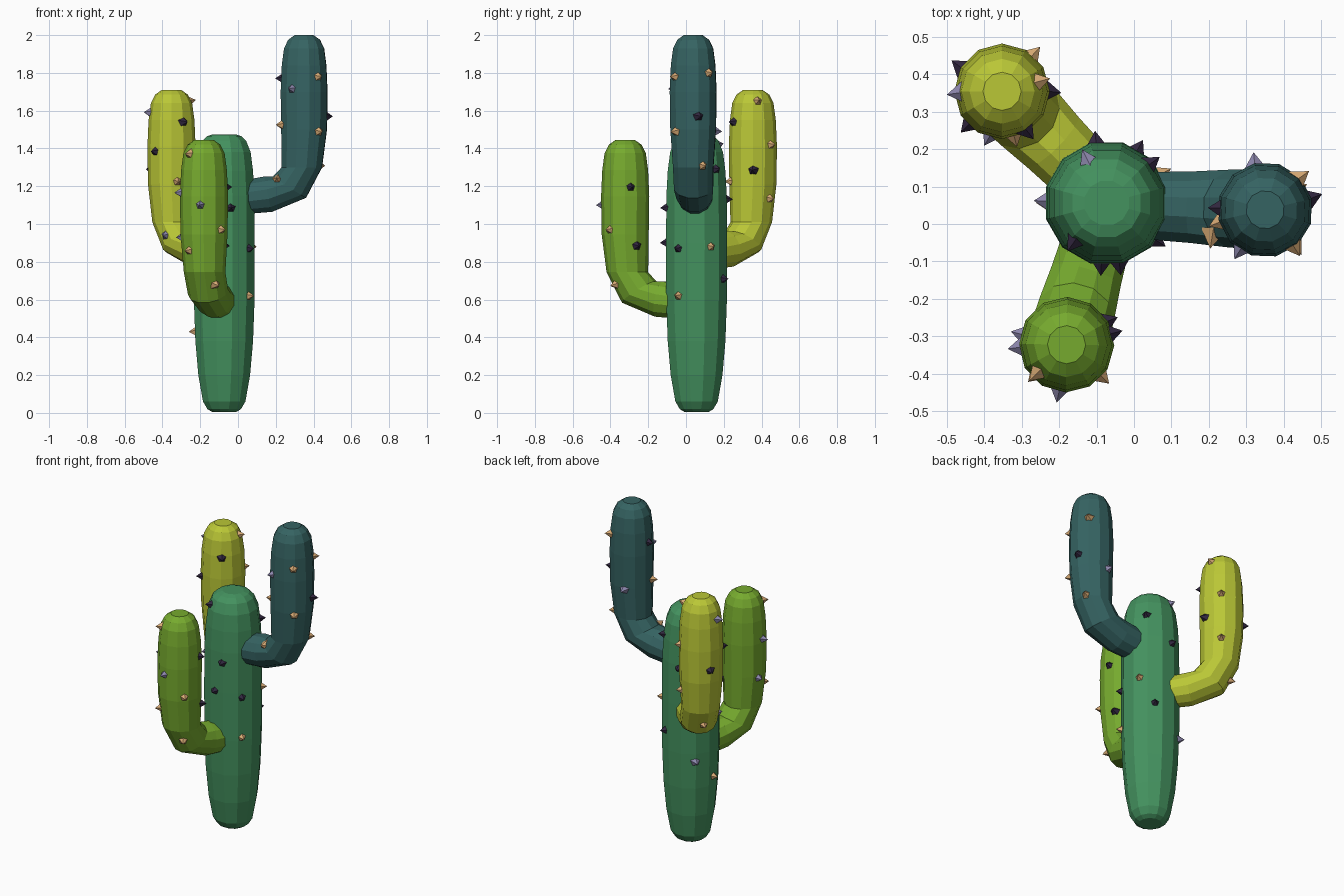
import bpy, bmesh
from math import sin, cos, radians, pi
from mathutils import Vector, Matrix
from mathutils.bvhtree import BVHTree

if "Cube" in bpy.data.objects:
    bpy.data.objects.remove(bpy.data.objects["Cube"])

SIDES = 12


def material(name, r, g, b):
    def lin(c):
        c /= 255
        return c / 12.92 if c < 0.04045 else ((c + 0.055) / 1.055) ** 2.4
    m = bpy.data.materials.new(name)
    m.diffuse_color = (lin(r), lin(g), lin(b), 1)
    m.use_nodes = True
    m.node_tree.nodes["Principled BSDF"].inputs["Base Color"].default_value = m.diffuse_color
    return m


TRUNK = material("trunk_green", 68, 146, 95)
TEAL = material("dark_teal", 53, 99, 98)
LEAF = material("leaf_green", 118, 170, 46)
YELLOW = material("yellow_green", 186, 199, 54)
SPINES = [material("spine_tan", 218, 172, 118),
          material("spine_dark", 50, 39, 64),
          material("spine_lavender", 142, 136, 174)]
T, D, L = 0, 1, 2


def finish(bm, name, mats):
    me = bpy.data.meshes.new(name)
    bm.to_mesh(me)
    bm.free()
    for m in mats:
        me.materials.append(m)
    ob = bpy.data.objects.new(name, me)
    bpy.context.collection.objects.link(ob)
    return ob


def tube(rings, base, heading):
    """Skin rings (offset, height, climb angle, radius) along a heading."""
    bm = bmesh.new()
    out = Vector((cos(heading), sin(heading), 0))
    side = Vector((-sin(heading), cos(heading), 0))
    loops = []
    for u, z, climb, r in rings:
        a = radians(climb)
        c = base + out * u + Vector((0, 0, z))
        v = out * -sin(a) + Vector((0, 0, cos(a)))
        r *= 1.02
        ang = [2 * pi * (i + 0.5) / SIDES for i in range(SIDES)]
        loops.append([bm.verts.new(c + side * r * cos(t) + v * r * sin(t)) for t in ang])
    for a, b in zip(loops, loops[1:]):
        for i in range(SIDES):
            j = (i + 1) % SIDES
            bm.faces.new((a[i], a[j], b[j], b[i]))
    bm.faces.new(loops[0])
    bm.faces.new(loops[-1])
    bmesh.ops.recalc_face_normals(bm, faces=bm.faces)
    return bm


def spines(bm_body, name, base, heading, spec):
    """Five-sided cones set on the body: (azimuth, height, colour[, axis shift])."""
    tree = BVHTree.FromBMesh(bm_body)
    bm = bmesh.new()
    out = Vector((cos(heading), sin(heading), 0))
    for az, z, col, *shift in spec:
        d = Vector((cos(radians(az)), sin(radians(az)), 0))
        axis = Vector((base.x, base.y, z)) + out * (shift[0] if shift else 0)
        hit, n, _, _ = tree.ray_cast(axis + d * 0.6, -d)
        if hit is None:
            continue
        n = (n + d).normalized()
        mat = Matrix.Translation(hit + n * 0.008) @ n.to_track_quat('Z', 'Y').to_matrix().to_4x4()
        before = set(bm.faces)
        bmesh.ops.create_cone(bm, cap_ends=True, segments=5, radius1=0.035,
                              radius2=0, depth=0.05, matrix=mat)
        for f in set(bm.faces) - before:
            f.material_index = col
    finish(bm, name, SPINES)


def part(name, rings, base, heading, mat, spec):
    bm = tube(rings, base, heading)
    spines(bm, name + "_spines", base, heading, spec)
    finish(bm, name, [mat])


# Trunk
trunk_rings = [(0, z, 90, r) for z, r in (
    (0.005, 0.065), (0.02, 0.09), (0.06, 0.114), (0.2, 0.139), (0.38, 0.155),
    (0.6, 0.163), (0.9, 0.164), (1.15, 0.162), (1.28, 0.155), (1.38, 0.142),
    (1.44, 0.118), (1.465, 0.092), (1.475, 0.06))]
part("trunk", trunk_rings, Vector((-0.073, 0.056, 0)), 0, TRUNK, [
    (-78, 1.085, D), (-37, 0.87, D), (-37, 0.62, T), (180, 0.43, T), (28, 0.88, T),
    (60, 0.71, D), (42, 1.29, D), (114, 1.42, L), (100, 1.13, D), (135, 0.55, L),
    (-95, 0.9, D), (-130, 1.40, D), (178, 0.85, L)])

# Arms: one bent shape, heights measured down from the arm tip
arm_rings = [
    (-0.36, -0.875, 5, 0.05), (-0.335, -0.868, 8, 0.083), (-0.29, -0.855, 10, 0.092),
    (-0.19, -0.842, 12, 0.097), (-0.077, -0.805, 57, 0.105), (-0.012, -0.70, 90, 0.108),
    (0, -0.5, 90, 0.122), (0, -0.3, 90, 0.125), (0, -0.16, 90, 0.119),
    (0, -0.07, 90, 0.107), (0, -0.025, 90, 0.085), (0, 0, 90, 0.05)]

part("right_arm", arm_rings, Vector((0.35, 0.038, 2.0)), radians(-2), TEAL, [
    (-52, 1.78, T), (-122, 1.715, L), (178, 1.77, D), (-165, 1.525, T), (-50, 1.49, T),
    (14, 1.57, D), (32, 1.31, T), (43, 1.80, T), (103, 1.49, L), (-95, 1.235, T, -0.135)])

part("front_arm", arm_rings, Vector((-0.18, -0.322, 1.445)), radians(-106), LEAF, [
    (-136, 1.37, T), (-99, 1.10, L), (-42, 0.97, T), (-136, 0.86, T), (-40, 0.68, T),
    (14, 1.195, D), (30, 0.885, D), (183, 1.165, L), (167, 0.93, L)])

part("back_arm", arm_rings, Vector((-0.352, 0.354, 1.71)), radians(135), YELLOW, [
    (182, 1.59, L), (-58, 1.54, D), (-135, 1.385, D), (-75, 1.225, T), (15, 1.65, T),
    (50, 1.42, T), (0, 1.285, D), (50, 1.135, T), (-105, 0.94, L), (150, 1.29, D),
    (145, 0.92, T)])
